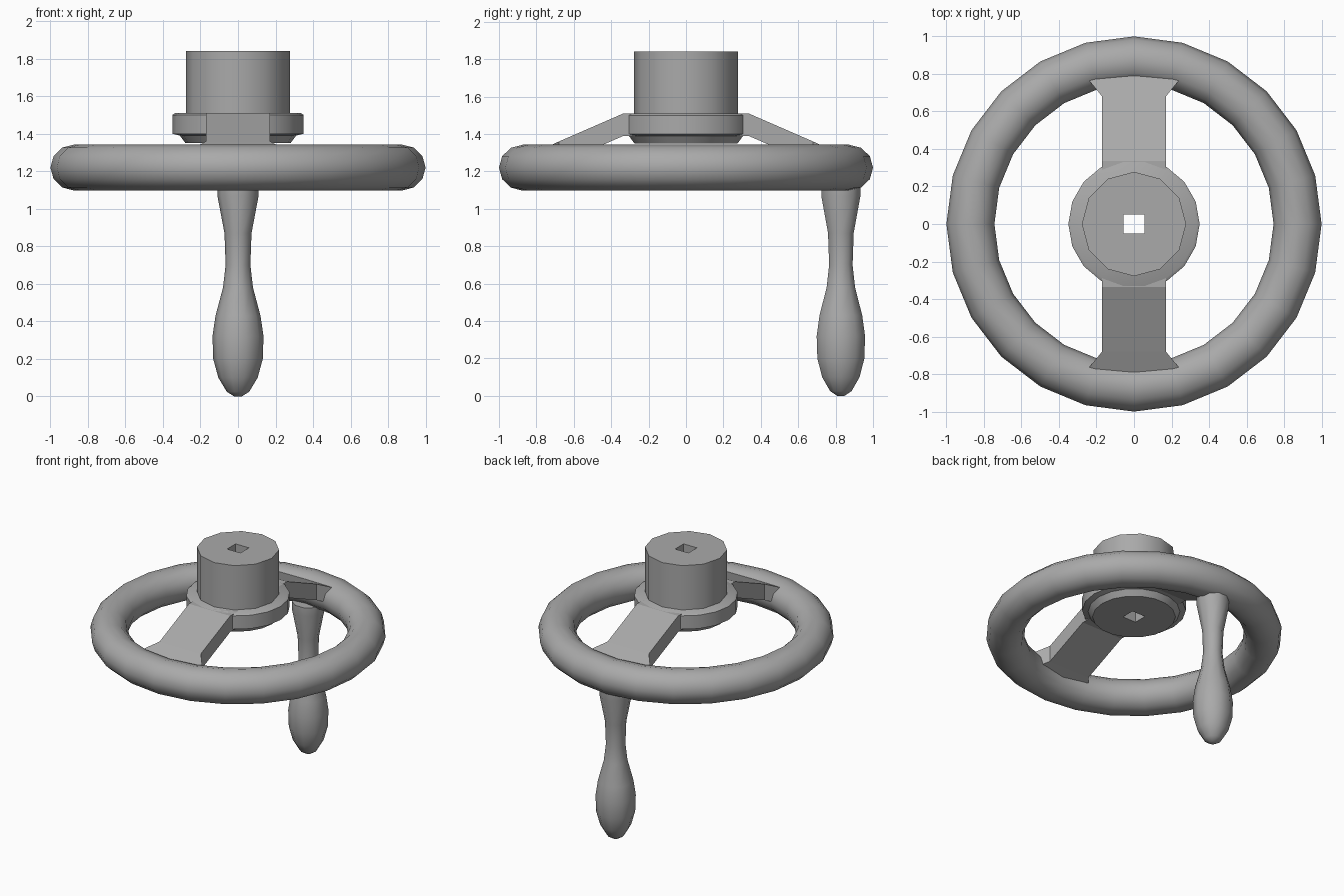
import bpy, bmesh, math
from mathutils import Matrix

if "Cube" in bpy.data.objects:
    bpy.data.objects.remove(bpy.data.objects["Cube"], do_unlink=True)

GREY = (0.4, 0.4, 0.4, 1)
metal = bpy.data.materials.new("grey metal")
metal.use_nodes = True
metal.diffuse_color = GREY
metal.node_tree.nodes["Principled BSDF"].inputs["Base Color"].default_value = GREY


def finish(bm, name, smooth=None):
    """Turn a bmesh into a named grey object, optionally smooth shaded."""
    bmesh.ops.recalc_face_normals(bm, faces=bm.faces)
    mesh = bpy.data.meshes.new(name)
    bm.to_mesh(mesh)
    bm.free()
    mesh.materials.append(metal)
    obj = bpy.data.objects.new(name, mesh)
    bpy.context.collection.objects.link(obj)
    if smooth:
        bpy.ops.object.select_all(action="DESELECT")
        obj.select_set(True)
        bpy.context.view_layer.objects.active = obj
        bpy.ops.object.shade_smooth_by_angle(angle=math.radians(smooth))
    return obj


def lathe(name, profile, sides, smooth, y=0, closed=False):
    """Revolve (radius, z) points about a vertical axis."""
    bm = bmesh.new()
    rings = []
    for r, z in profile:
        rings.append([bm.verts.new((r * math.cos(a), y + r * math.sin(a), z))
                      for a in (math.tau * i / sides for i in range(sides))])
    pairs = list(zip(rings, rings[1:]))
    if closed:
        pairs.append((rings[-1], rings[0]))
    else:
        bm.faces.new(rings[0])
        bm.faces.new(rings[-1])
    for low, high in pairs:
        for i in range(sides):
            j = (i + 1) % sides
            bm.faces.new((low[i], low[j], high[j], high[i]))
    return finish(bm, name, smooth)


# Rim: slightly flattened round section
section = [(0.872 + 0.128 * math.cos(a), 1.22 + 0.123 * math.sin(a))
           for a in (math.tau * i / 12 for i in range(12))]
lathe("rim", section, 24, 60, closed=True)

# Hub: boss with a collar, and a square shaft hole cut through both
boss = lathe("hub_boss", [(0.278, 1.45), (0.278, 1.84)], 12, 35)
collar = lathe("hub_collar", [(0.28, 1.35), (0.31, 1.39), (0.35, 1.40),
                              (0.35, 1.50), (0.335, 1.51)], 18, 35)
bm = bmesh.new()
bmesh.ops.create_cube(bm, size=1, matrix=Matrix.Translation((0, 0, 1.6))
                      @ Matrix.Diagonal((0.11, 0.1, 1, 1)))
cutter = finish(bm, "shaft_hole_cutter")
cutter.hide_render = True
for part in (boss, collar):
    cut = part.modifiers.new("shaft hole", "BOOLEAN")
    cut.operation = "DIFFERENCE"
    cut.solver = "EXACT"
    cut.object = cutter
    bpy.context.view_layer.objects.active = part
    bpy.ops.object.modifier_apply(modifier=cut.name)
bpy.data.objects.remove(cutter, do_unlink=True)

# Spokes: sloping slabs that flare where they meet the rim
stations = [(0.2, 1.51, 0.17), (0.335, 1.51, 0.17), (0.68, 1.36, 0.17),
            (0.79, 1.31, 0.26)]
for name, side in (("front_spoke", -1), ("back_spoke", 1)):
    bm = bmesh.new()
    frames = []
    for y, top, half in stations:
        frames.append([bm.verts.new((x, side * y, z)) for x, z in
                       ((-half, top - 0.12), (half, top - 0.12),
                        (half, top), (-half, top))])
    bm.faces.new(frames[0])
    bm.faces.new(frames[-1])
    for a, b in zip(frames, frames[1:]):
        for i in range(4):
            j = (i + 1) % 4
            bm.faces.new((a[i], a[j], b[j], b[i]))
    finish(bm, name)

# Crank grip: turned handle hanging below the back of the rim
grip = [(0.02, 0), (0.06, 0.025), (0.105, 0.1), (0.132, 0.2), (0.136, 0.32),
        (0.12, 0.43), (0.08, 0.58), (0.066, 0.7), (0.072, 0.87),
        (0.11, 1.07), (0.11, 1.13)]
lathe("crank_grip", grip, 10, 60, y=0.828)
